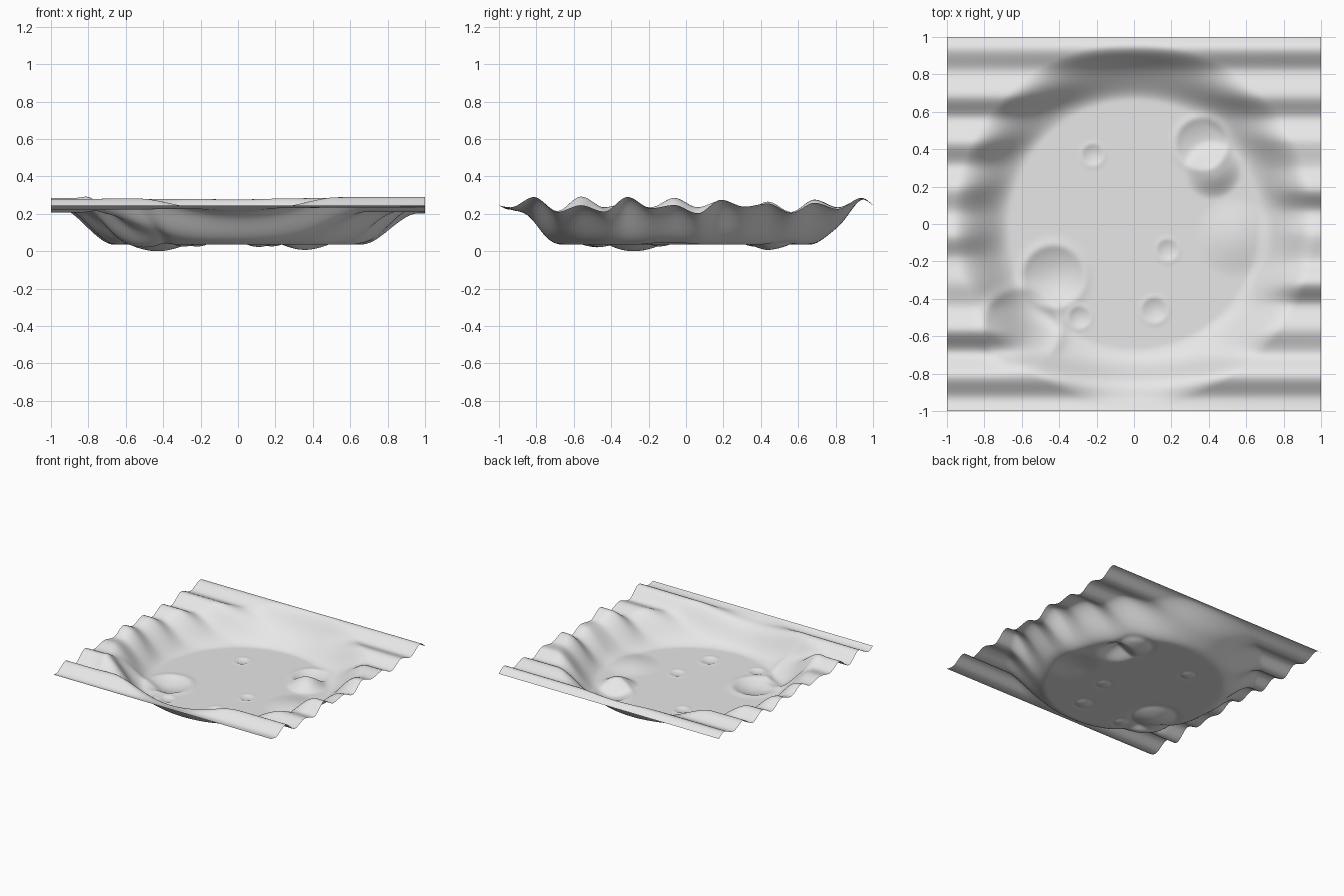
import bpy, bmesh, math

old = bpy.data.objects.get("Cube")
if old:
    bpy.data.objects.remove(old, do_unlink=True)

FLOOR, PLAIN = 0.035, 0.245
# Dune trough and crest heights along the two side edges, front to back (thousandths)
LEFT = [235, 290, 210, 245, 212, 290, 230, 247, 203, 275, 238, 255, 205, 258, 225, 285]
RIGHT = [222, 280, 207, 285, 235, 258, 235, 285, 235, 270, 212, 265, 210, 276, 235, 278]
# Small craters: x, y, radius, depth, rim height
CRATERS = [
    (-0.43, -0.28, 0.17, 0.035, 0.006),
    (-0.60, -0.55, 0.21, 0.040, 0.008),
    (0.36, 0.43, 0.14, 0.028, 0.005),
    (0.11, -0.46, 0.07, 0.012, 0.003),
    (0.18, -0.14, 0.06, 0.009, 0.003),
    (-0.22, 0.37, 0.06, 0.010, 0.003),
    (-0.29, -0.50, 0.06, 0.010, 0.003),
]
# Mounds: x, y, radius, height
MOUNDS = [(0.42, 0.29, 0.16, 0.065), (0.54, -0.07, 0.22, 0.025)]


def smooth(t):
    t = min(max(t, 0), 1)
    return t * t * (3 - 2 * t)


def dune(heights, y):
    """Height of the rippled ground along one side edge."""
    u = (y + 0.9375) / 0.125
    k = min(max(math.floor(u), 0), 14)
    h = heights[k] + (heights[k + 1] - heights[k]) * smooth(u - k)
    if abs(y) > 0.9375:
        fade = math.cos((abs(y) - 0.9375) / 0.0625 * math.pi / 2)
        return PLAIN + (h / 1000 - PLAIN) * fade
    return h / 1000


def height(x, y):
    # Rippled plain blended into the flat bowl floor
    side = smooth((x + 1) / 2)
    plain = dune(RIGHT, y) * (1 - side) + dune(LEFT, y) * side
    wall = smooth((math.hypot(x, y) - 0.66) / 0.31)
    z = FLOOR + (plain - FLOOR) * wall
    for cx, cy, r, depth, rim in CRATERS:
        d = math.hypot(x - cx, y - cy) / r
        if d < 1:
            z -= depth * (1 - d * d) ** 1.5
        z += rim * math.exp(-((d - 1) / 0.18) ** 2)
    for cx, cy, r, h in MOUNDS:
        d = math.hypot(x - cx, y - cy) / r
        if d < 1:
            z += h * (1 - d * d) ** 2
    return z


# Cratered ground sheet
bm = bmesh.new()
bmesh.ops.create_grid(bm, x_segments=160, y_segments=160, size=1)
for v in bm.verts:
    v.co.z = height(v.co.x, v.co.y)
low = min(v.co.z for v in bm.verts)
for v in bm.verts:
    v.co.z -= low
for f in bm.faces:
    f.smooth = True
mesh = bpy.data.meshes.new("crater_ground")
bm.to_mesh(mesh)
bm.free()
ground = bpy.data.objects.new("crater_ground", mesh)
bpy.context.collection.objects.link(ground)

# Plain grey rock
rock = bpy.data.materials.new("grey_rock")
rock.use_nodes = True
grey = (0.8, 0.8, 0.8, 1)
rock.diffuse_color = grey
bsdf = next(n for n in rock.node_tree.nodes if n.type == "BSDF_PRINCIPLED")
bsdf.inputs["Base Color"].default_value = grey
mesh.materials.append(rock)
